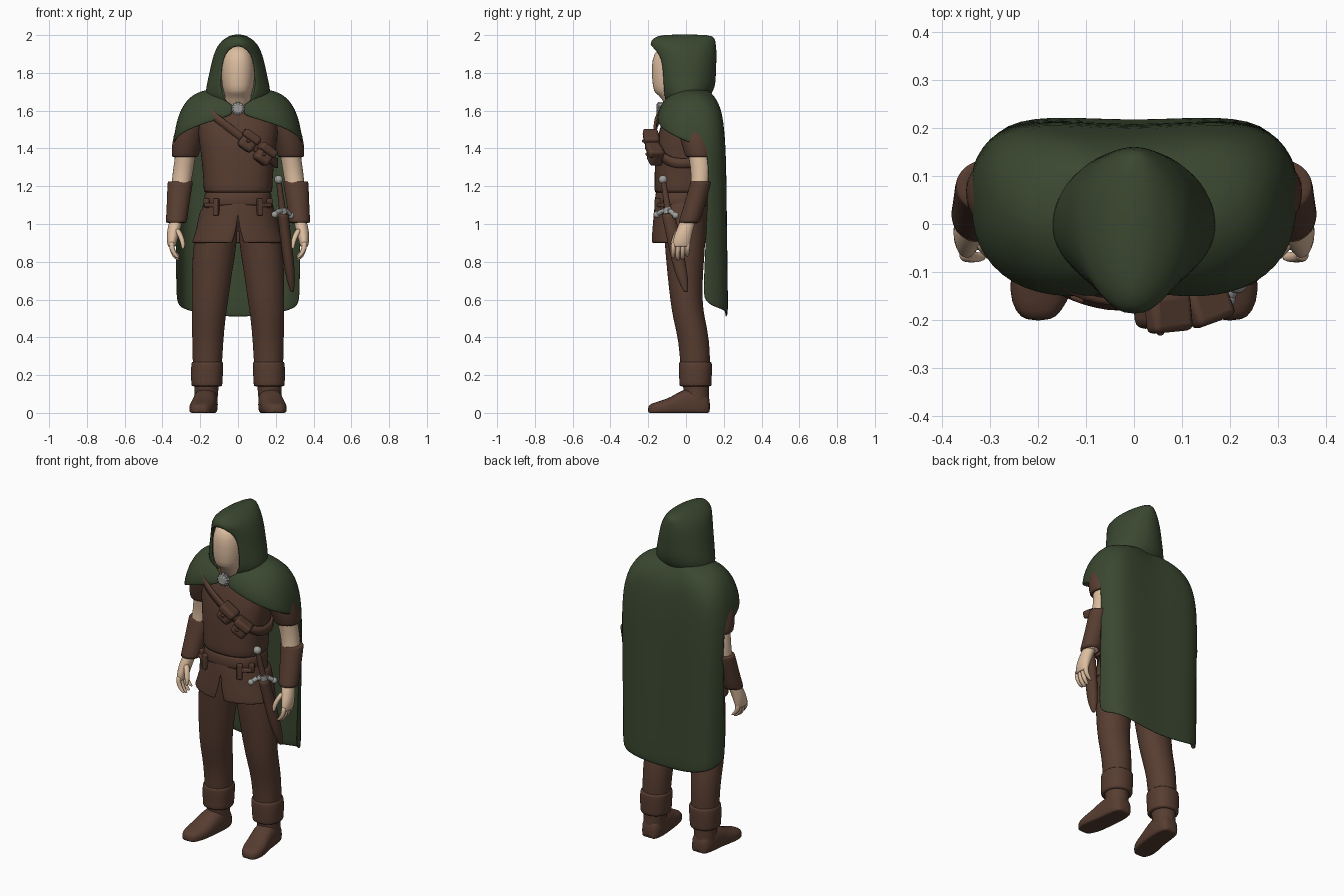
import bpy, bmesh, math
from mathutils import Vector

if "Cube" in bpy.data.objects:
    bpy.data.objects.remove(bpy.data.objects["Cube"])

def material(name, rgb):
    m = bpy.data.materials.new(name)
    m.diffuse_color = (*rgb, 1)
    m.use_nodes = True
    m.node_tree.nodes["Principled BSDF"].inputs["Base Color"].default_value = m.diffuse_color
    return m

GREEN = material("cloak green", (.043, .064, .030))
BROWN = material("leather brown", (.095, .046, .030))
SKIN = material("skin", (.72, .51, .35))
METAL = material("grey metal", (.34, .34, .33))

def finish(name, bm, mat, subd=1, thick=0):
    bmesh.ops.remove_doubles(bm, verts=bm.verts, dist=.0005)
    bmesh.ops.recalc_face_normals(bm, faces=bm.faces)
    me = bpy.data.meshes.new(name)
    bm.to_mesh(me)
    bm.free()
    ob = bpy.data.objects.new(name, me)
    bpy.context.collection.objects.link(ob)
    me.materials.append(mat)
    if thick:
        so = ob.modifiers.new("thickness", 'SOLIDIFY')
        so.thickness, so.offset = thick, 0
    if subd:
        su = ob.modifiers.new("smooth", 'SUBSURF')
        su.levels = su.render_levels = subd
    for p in me.polygons:
        p.use_smooth = True
    if not subd:
        bpy.ops.object.select_all(action='DESELECT')
        ob.select_set(True)
        bpy.context.view_layer.objects.active = ob
        bpy.ops.object.shade_smooth_by_angle(angle=math.radians(35))
    return ob

def skin_rows(bm, rows, closed):
    for a, b in zip(rows, rows[1:]):
        n = min(len(a), len(b))
        for i in range(n if closed else n - 1):
            j = (i + 1) % n
            bm.faces.new((a[i], a[j], b[j], b[i]))

def spow(v, p):
    return math.copysign(abs(v) ** p, v)

# loft of horizontal rings (x, y, z, rx, ry); crisp keeps the ends sharp
def loft(name, rings, mat, n=20, s=1, p=1, crisp=True, subd=1):
    if crisp:
        mix = lambda a, b: tuple(u + (v - u) * .04 for u, v in zip(a, b))
        rings = [rings[0], mix(rings[0], rings[1]), *rings[1:-1], mix(rings[-1], rings[-2]), rings[-1]]
    bm = bmesh.new()
    rows = []
    for x, y, z, rx, ry in rings:
        ang = [2 * math.pi * i / n for i in range(n)]
        rows.append([bm.verts.new((s * (x + rx * spow(math.sin(a), p)), y - ry * spow(math.cos(a), p), z)) for a in ang])
    skin_rows(bm, rows, True)
    bm.faces.new(rows[0])
    bm.faces.new(rows[-1])
    return finish(name, bm, mat, subd)

# cloth shell open at the front: rows (z, cy, ry, half width, half gap)
def shell(name, table, mat, thick, cap=False, n=28):
    bm = bmesh.new()
    rows = []
    for z, cy, ry, w, gap in table:
        a0 = math.asin(gap / w)
        ang = [a0 + (2 * math.pi - 2 * a0) * i / n for i in range(n + 1)]
        rows.append([bm.verts.new((w * math.sin(a), cy - ry * math.cos(a), z)) for a in ang])
    skin_rows(bm, rows, False)
    if cap:
        bm.faces.new(rows[-1][:-1])
    return finish(name, bm, mat, 1, thick)

def box(name, loc, size, mat, rot=(0, 0, 0), bevel=.012):
    bpy.ops.mesh.primitive_cube_add(size=1, location=loc, rotation=rot)
    ob = bpy.context.object
    ob.name, ob.scale = name, size
    bpy.ops.object.transform_apply(location=False, rotation=False, scale=True)
    ob.data.materials.append(mat)
    b = ob.modifiers.new("bevel", 'BEVEL')
    b.width, b.segments = bevel, 3
    bpy.ops.object.shade_smooth_by_angle(angle=math.radians(35))

def rod(name, a, b, r1, r2, mat):
    a, b = Vector(a), Vector(b)
    bpy.ops.mesh.primitive_cone_add(vertices=14, radius1=r1, radius2=r2, depth=(b - a).length, location=(a + b) / 2)
    ob = bpy.context.object
    ob.name = name
    ob.rotation_euler = (b - a).to_track_quat('Z', 'Y').to_euler()
    ob.data.materials.append(mat)
    bpy.ops.object.shade_smooth_by_angle(angle=math.radians(35))

def ball(name, c, r, mat):
    bpy.ops.mesh.primitive_uv_sphere_add(segments=16, ring_count=10, radius=r, location=c)
    bpy.context.object.name = name
    bpy.context.object.data.materials.append(mat)
    bpy.ops.object.shade_smooth()

# head, blank face, neck
loft("head", [(0, -.03, 1.58, .07, .07), (0, -.04, 1.67, .07, .085), (0, -.06, 1.69, .072, .105),
              (0, -.06, 1.72, .086, .118), (0, -.06, 1.83, .094, .125), (0, -.05, 1.9, .085, .125),
              (0, -.04, 1.95, .05, .09)], SKIN, p=.9, crisp=False)

# hood
shell("hood", [(1.64, 0, .11, .13, .05), (1.68, -.005, .122, .168, .08), (1.72, .005, .145, .163, .09),
               (1.80, 0, .152, .145, .088), (1.87, -.003, .158, .13, .08), (1.92, -.01, .165, .114, .055),
               (1.95, -.02, .172, .097, 0), (1.98, -.01, .160, .064, 0), (1.998, 0, .125, .022, 0)],
      GREEN, .014, cap=True)

# cloak: short mantle columns in front, long columns at the back
front = [[(.02, -.125, 1.625), (.022, -.13, 1.61), (.026, -.136, 1.595), (.03, -.14, 1.575)],
         [(.07, -.11, 1.655), (.10, -.13, 1.625), (.13, -.147, 1.585), (.15, -.152, 1.54)],
         [(.11, -.07, 1.69), (.18, -.105, 1.65), (.235, -.127, 1.58), (.26, -.127, 1.50)],
         [(.13, -.01, 1.71), (.24, -.03, 1.685), (.31, -.045, 1.58), (.335, -.045, 1.45)],
         [(.135, .04, 1.71), (.25, .05, 1.69), (.318, .06, 1.58), (.34, .06, 1.41)]]
back = [[(.12, .08, 1.71), (.24, .12, 1.67), (.315, .125, 1.57), (.337, .12, 1.38), (.325, .085, .575)],
        [(.09, .105, 1.71), (.2, .165, 1.65), (.27, .19, 1.54), (.29, .197, 1.38), (.295, .20, .545)],
        [(.05, .115, 1.71), (.12, .175, 1.64), (.16, .197, 1.54), (.17, .21, 1.38), (.18, .222, .515)],
        [(0, .115, 1.7), (0, .155, 1.63), (0, .18, 1.54), (0, .193, 1.38), (0, .208, .50)]]
for col in back:
    top, hem = Vector(col[3]), Vector(col.pop())
    col += [tuple(top.lerp(hem, k)) for k in (.3, .6, .85, 1)]
half = front + back
cols = half + [[(-x, y, z) for x, y, z in c] for c in half[-2::-1]]
bm = bmesh.new()
skin_rows(bm, [[bm.verts.new(p) for p in c] for c in cols], False)
finish("cloak", bm, GREEN, 2, .014)

# clasp with toothed rim
bm = bmesh.new()
rim = [(.038 if i % 2 else .031, 2 * math.pi * i / 24) for i in range(24)]
rows = [[bm.verts.new((k * r * math.cos(a), y, 1.61 + k * r * math.sin(a))) for r, a in rim]
        for y, k in ((-.125, 1), (-.148, 1), (-.156, .6))]
skin_rows(bm, rows, True)
bm.faces.new(rows[0])
bm.faces.new(rows[-1])
finish("cloak_clasp", bm, METAL, 0)

# tunic, belt, split skirt
loft("tunic", [(0, -.02, 1.165, .182, .148), (0, -.02, 1.25, .184, .148), (0, -.015, 1.4, .2, .147),
               (0, 0, 1.5, .218, .142), (0, .01, 1.58, .2, .125), (0, .01, 1.65, .11, .09)], BROWN, n=28, p=.85)
loft("belt", [(0, -.02, 1.095, .184, .147), (0, -.02, 1.17, .176, .142)], BROWN, n=28, p=.85)
shell("tunic_skirt", [(1.14, -.02, .135, .17, 0), (1.06, -.022, .143, .19, 0), (1.0, -.025, .146, .207, .002),
                      (.95, -.028, .148, .222, .014), (.91, -.028, .15, .236, .026), (.9, -.028, .15, .238, .028)],
      BROWN, .014)
for s in (-1, 1):
    for x, y, h in ((.115, -.148, .09), (.165, -.105, .05)):
        box("belt_tab", (s * x, y, 1.105 - h / 2 + .03), (.03, .03, h), BROWN, (0, 0, s * .4), .006)
    box("belt_loop", (s * .14, -.135, 1.1), (.08, .026, .022), BROWN, (0, 0, s * .5), .006)

# chest strap and two pouches
bm = bmesh.new()
rows = []
for dz, out in ((-.026, 0), (.026, 0)):
    ang = [2 * math.pi * i / 40 for i in range(40)]
    rows.append([bm.verts.new((.205 * spow(math.sin(a), .85), -.015 - .150 * spow(math.cos(a), .85),
                               1.475 + dz - .75 * .205 * spow(math.sin(a), .85))) for a in ang])
skin_rows(bm, rows, True)
finish("chest_strap", bm, BROWN, 0, .014)
for x, y, z, turn in ((.055, -.178, 1.44, .1), (.138, -.160, 1.37, .35)):
    box("pouch", (x, y, z - .005), (.088, .075, .095), BROWN, (0, .62, turn), .02)
    box("pouch_flap", (x + .017, y - .008, z + .022), (.1, .08, .045), BROWN, (0, .62, turn), .014)
    ball("pouch_button", (x, y - .046, z), .009, BROWN)

for s in (-1, 1):
    # arms
    loft("sleeve", [(.20, .02, 1.62, .06, .06), (.235, .03, 1.56, .08, .085), (.262, .05, 1.46, .083, .085),
                    (.277, .065, 1.39, .077, .08), (.28, .07, 1.355, .07, .072)], BROWN, s=s)
    loft("forearm", [(.27, .06, 1.42, .055, .06), (.288, .08, 1.3, .055, .055), (.303, .08, 1.2, .052, .05),
                     (.325, .02, 1.0, .04, .042)], SKIN, s=s)
    loft("bracer", [(.327, .015, 1.005, .056, .056), (.318, .045, 1.1, .06, .057), (.308, .075, 1.2, .067, .058),
                    (.305, .08, 1.225, .067, .056)], BROWN, s=s)
    # hands
    loft("palm", [(.328, .012, 1.02, .035, .042), (.342, -.01, .96, .036, .046), (.35, -.023, .91, .029, .05),
                  (.35, -.027, .88, .02, .047)], SKIN, n=14, s=s)
    for i in range(4):
        y = -.064 + .025 * i
        d = (.004, -.006, -.002, .014)[i]
        loft("finger", [(.35, y, .91, .015, .014), (.353, y - .003, .872, .014, .0135),
                        (.335, y - .005, .832 + d, .014, .0125), (.312, y - .005, .812 + d, .009, .009)],
             SKIN, n=10, s=s, crisp=False)
    loft("thumb", [(.325, -.03, .98, .018, .02), (.302, -.056, .935, .016, .017), (.29, -.07, .895, .013, .014),
                   (.292, -.073, .865, .007, .008)], SKIN, n=10, s=s, crisp=False)

    # trousers
    loft("trouser_leg", [(.10, -.01, 1.08, .1, .11), (.118, -.005, .92, .119, .112), (.138, -.005, .75, .108, .096),
                         (.148, .0, .6, .098, .085), (.156, .015, .5, .09, .085), (.16, .045, .38, .083, .083),
                         (.163, .05, .2, .076, .078)], BROWN, s=s)
    # boots
    loft("boot_cuff", [(.165, .05, .14, .082, .086), (.165, .05, .19, .085, .087), (.163, .05, .245, .087, .09),
                       (.162, .05, .27, .083, .086)], BROWN, s=s, p=.9)
    loft("boot_shaft", [(.17, .055, .04, .062, .07), (.168, .055, .11, .062, .066), (.165, .05, .18, .07, .072)],
         BROWN, s=s)
    bm = bmesh.new()
    rows = []
    for x, y, w, h in ((.166, .128, .035, .07), (.167, .11, .055, .11), (.17, .05, .066, .135), (.175, -.02, .065, .125),
                       (.185, -.075, .068, .085), (.195, -.14, .068, .062), (.2, -.185, .048, .05), (.2, -.202, .025, .035)):
        ang = [2 * math.pi * i / 20 for i in range(20)]
        rows.append([bm.verts.new((s * (x + w * spow(math.cos(a), .75)), y,
                                   max(0, h * (.35 + .65 * spow(math.sin(a), .8))))) for a in ang])
    skin_rows(bm, rows, True)
    bm.faces.new(rows[0])
    bm.faces.new(rows[-1])
    finish("boot_foot", bm, BROWN, 1)

# dagger in its scabbard on one hip
ball("dagger_pommel", (.215, -.122, 1.235), .023, METAL)
rod("dagger_grip", (.216, -.12, 1.225), (.236, -.095, 1.07), .014, .018, BROWN)
rod("dagger_collar", (.234, -.098, 1.085), (.238, -.094, 1.055), .024, .024, METAL)
guard = [(.195, -.155, 1.05), (.215, -.125, 1.068), (.255, -.085, 1.07), (.28, -.055, 1.045)]
for a, b in zip(guard, guard[1:]):
    rod("dagger_guard", a, b, .013, .013, METAL)
for c in (guard[0], guard[-1]):
    ball("guard_tip", c, .018, METAL)
loft("scabbard", [(.238, -.095, 1.055, .03, .036), (.25, -.07, .95, .03, .038), (.268, -.04, .8, .03, .038),
                  (.28, -.015, .7, .024, .03), (.287, 0, .64, .008, .01)], BROWN, n=14)
